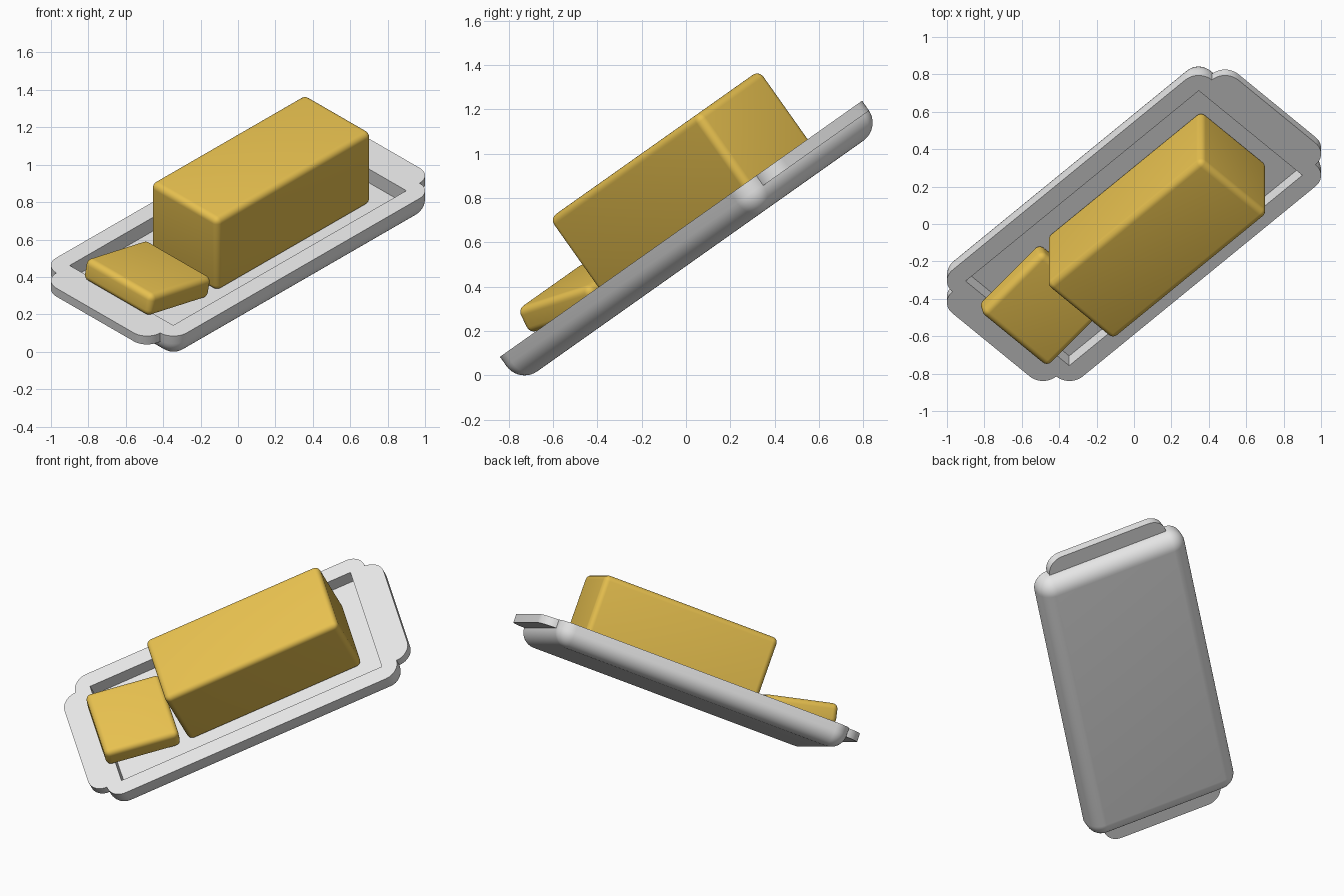
import bpy, bmesh, math
from mathutils import Matrix, Vector

if "Cube" in bpy.data.objects:
    bpy.data.objects.remove(bpy.data.objects["Cube"])

# The whole model sits in a tilted isometric frame
FRAME = Matrix.Rotation(math.atan(1 / math.sqrt(2)), 4, 'X') @ Matrix.Rotation(math.radians(45), 4, 'Z')
CENTRE = (0.257, 0.257)
BOTTOM, TOP, FLOOR = 0.4025, 0.553, 0.463
A, B, R = 0.9805, 0.4925, 0.10      # dish half length, half width, corner radius
SEG = 10


def material(name, rgb):
    m = bpy.data.materials.new(name)
    m.diffuse_color = (*rgb, 1)
    m.use_nodes = True
    m.node_tree.nodes["Principled BSDF"].inputs["Base Color"].default_value = m.diffuse_color
    return m


dish_grey = material("dish_grey", (0.8, 0.8, 0.8))
butter_yellow = material("butter_yellow", (0.8, 0.53, 0.078))


def finish(name, bm, local, mat):
    bmesh.ops.recalc_face_normals(bm, faces=bm.faces)
    bm.transform(FRAME @ local)
    me = bpy.data.meshes.new(name)
    bm.to_mesh(me)
    bm.free()
    me.materials.append(mat)
    ob = bpy.data.objects.new(name, me)
    bpy.context.collection.objects.link(ob)
    bpy.ops.object.select_all(action='DESELECT')
    ob.select_set(True)
    bpy.context.view_layer.objects.active = ob
    bpy.ops.object.shade_smooth_by_angle(angle=math.radians(35))
    return ob


def ring(hx, hy, r, z):
    """Rounded rectangle: corner centres at (hx, hy), corner radius r."""
    pts = []
    for k, (sx, sy) in enumerate([(1, 1), (-1, 1), (-1, -1), (1, -1)]):
        for i in range(SEG + 1):
            t = math.radians(90) * (k + i / SEG)
            pts.append((sx * hx + r * math.cos(t), sy * hy + r * math.sin(t), z))
    return pts


# Dish: rounded underside, flat rim and rectangular recess, lofted in one go
rings = []
for i in range(SEG + 1):
    t = math.radians(90) * i / SEG
    rings.append(ring(A - R, B - R, R * math.sin(t), BOTTOM + R * (1 - math.cos(t))))
rings.append(ring(A - R, B - R, R, TOP))
rings.append(ring(0.8815, 0.3915, 0, TOP))
rings.append(ring(0.8815, 0.3915, 0, FLOOR))
bm = bmesh.new()
loops = [[bm.verts.new(p) for p in pts] for pts in rings]
for lo, hi in zip(loops, loops[1:]):
    n = len(lo)
    for i in range(n):
        j = (i + 1) % n
        bm.faces.new((lo[i], lo[j], hi[j], hi[i]))
bm.faces.new(loops[0])
bm.faces.new(loops[-1])
bmesh.ops.remove_doubles(bm, verts=bm.verts, dist=1e-5)
finish("dish", bm, Matrix.Translation((*CENTRE, 0)), dish_grey)

# End handles: thin tabs with rounded outer corners, flush with the rim
for name, turn in (("handle_far", 0), ("handle_near", math.pi)):
    w, thick = B - R, 0.055
    outline = [(A - 0.001, -w)]
    for k, s in ((-1, -1), (0, 1)):
        for i in range(SEG + 1):
            t = math.radians(90) * (k + i / SEG)
            outline.append((A + R * math.cos(t), s * (w - R) + R * math.sin(t)))
    outline.append((A - 0.001, w))
    bm = bmesh.new()
    face = bm.faces.new([bm.verts.new((x, y, TOP)) for x, y in outline])
    side = bmesh.ops.extrude_face_region(bm, geom=[face])
    moved = [v for v in side["geom"] if isinstance(v, bmesh.types.BMVert)]
    bmesh.ops.translate(bm, verts=moved, vec=Vector((0, 0, -thick)))
    bmesh.ops.remove_doubles(bm, verts=bm.verts, dist=1e-5)
    finish(name, bm, Matrix.Translation((*CENTRE, 0)) @ Matrix.Rotation(turn, 4, 'Z'), dish_grey)


# Butter: soft-edged blocks
def soft_block(name, size, local, radius=0.035):
    bm = bmesh.new()
    bmesh.ops.create_cube(bm, size=1)
    bmesh.ops.scale(bm, vec=size, verts=bm.verts)
    bmesh.ops.bevel(bm, geom=bm.edges[:], offset=radius, segments=6, profile=0.5, affect='EDGES')
    finish(name, bm, local, butter_yellow)


soft_block("butter_block", (1.17, 0.505, 0.472), Matrix.Translation((0.43, 0.256, 0.697)))
# Cut slice leaning on the rim
soft_block("butter_slice", (0.475, 0.505, 0.13),
           Matrix.Translation((-0.433, 0.253, 0.572)) @ Matrix.Rotation(math.radians(12.6), 4, 'Y'))
